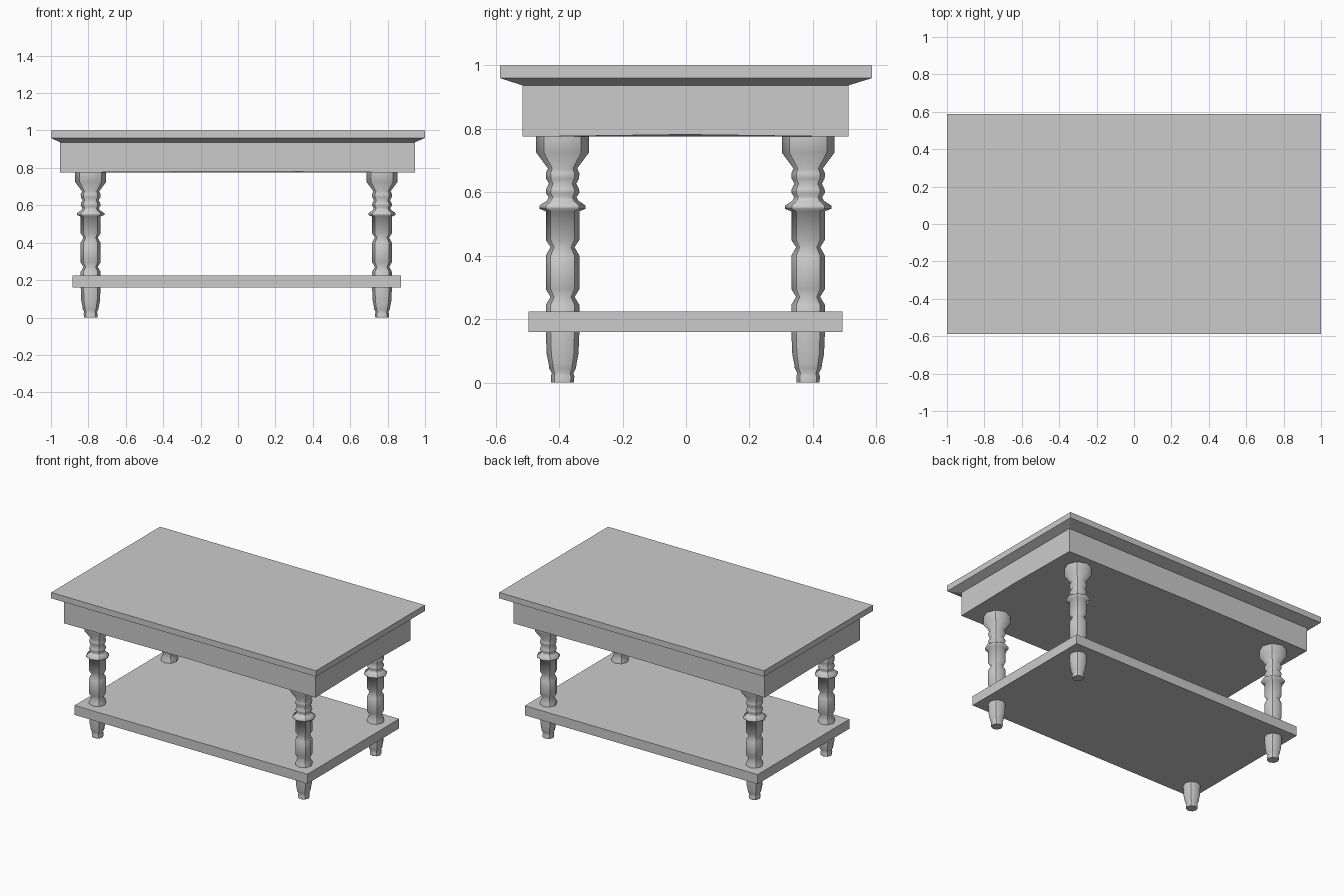
import bpy, bmesh, math

if "Cube" in bpy.data.objects:
    bpy.data.objects.remove(bpy.data.objects["Cube"])


def finish(bm, name):
    bmesh.ops.recalc_face_normals(bm, faces=bm.faces)
    mesh = bpy.data.meshes.new(name)
    bm.to_mesh(mesh)
    bm.free()
    obj = bpy.data.objects.new(name, mesh)
    bpy.context.collection.objects.link(obj)
    return obj


def loft(bm, rings):
    """Skin a stack of closed rings and cap both ends."""
    loops = [[bm.verts.new(p) for p in ring] for ring in rings]
    for a, b in zip(loops, loops[1:]):
        for i in range(len(a)):
            j = (i + 1) % len(a)
            bm.faces.new((a[i], a[j], b[j], b[i]))
    bm.faces.new(loops[0][::-1])
    bm.faces.new(loops[-1])


def rect(x0, x1, y0, y1, z):
    return [(x0, y0, z), (x1, y0, z), (x1, y1, z), (x0, y1, z)]


APRON = (-0.952, 0.946, -0.516, 0.512)
TOP = (-1.0, 1.0, -0.587, 0.587)
SHELF = (-0.886, 0.872, -0.497, 0.493)

# Tabletop with sloped moulding underneath
bm = bmesh.new()
loft(bm, [rect(*APRON, 0.937), rect(*TOP, 0.96), rect(*TOP, 1.0)])
finish(bm, "tabletop")

# Apron, its lower edges very slightly arched
bm = bmesh.new()
loft(bm, [rect(*APRON, 0.775), rect(*APRON, 0.938)])
low = [e for e in bm.edges if all(v.co.z < 0.8 for v in e.verts)]
bmesh.ops.subdivide_edges(bm, edges=low, cuts=1, use_grid_fill=True)
for v in bm.verts:
    mid_x, mid_y = abs(v.co.x) < 0.1, abs(v.co.y) < 0.1
    if v.co.z < 0.8 and mid_x != mid_y:
        v.co.z += 0.007
finish(bm, "apron")

# Lower shelf
bm = bmesh.new()
loft(bm, [rect(*SHELF, 0.16), rect(*SHELF, 0.225)])
finish(bm, "lower_shelf")

# Turned eight-sided legs: (radius, height)
PROFILE = [(0.036, 0.0), (0.037, 0.02), (0.034, 0.03), (0.042, 0.045),
           (0.044, 0.06), (0.050, 0.09), (0.053, 0.16), (0.053, 0.245),
           (0.038, 0.27), (0.053, 0.295), (0.053, 0.40), (0.038, 0.427),
           (0.053, 0.45), (0.053, 0.54), (0.073, 0.548), (0.073, 0.558),
           (0.050, 0.573), (0.044, 0.585), (0.053, 0.598), (0.052, 0.61),
           (0.043, 0.627), (0.052, 0.643), (0.053, 0.66), (0.046, 0.675),
           (0.083, 0.725), (0.083, 0.776)]
SIDES = 8


def make_leg(name, x, y):
    bm = bmesh.new()
    loft(bm, [[(r * math.cos(i * math.tau / SIDES), r * math.sin(i * math.tau / SIDES), z)
               for i in range(SIDES)] for r, z in PROFILE])
    for f in bm.faces:
        f.smooth = len(f.verts) == 4
    # Diagonal uprights and end caps stay crisp
    for e in bm.edges:
        a, b = (v.co for v in e.verts)
        upright = abs(a.z - b.z) > 1e-5
        diagonal = abs(abs(a.x) - abs(a.y)) < 1e-5
        cap = any(len(f.verts) == SIDES for f in e.link_faces)
        if (upright and diagonal) or cap:
            e.smooth = False
    finish(bm, name).location = (x, y, 0)


for side, x in (("left", -0.788), ("right", 0.770)):
    for end, y in (("front", -0.389), ("back", 0.385)):
        make_leg(f"{end}_{side}_leg", x, y)
